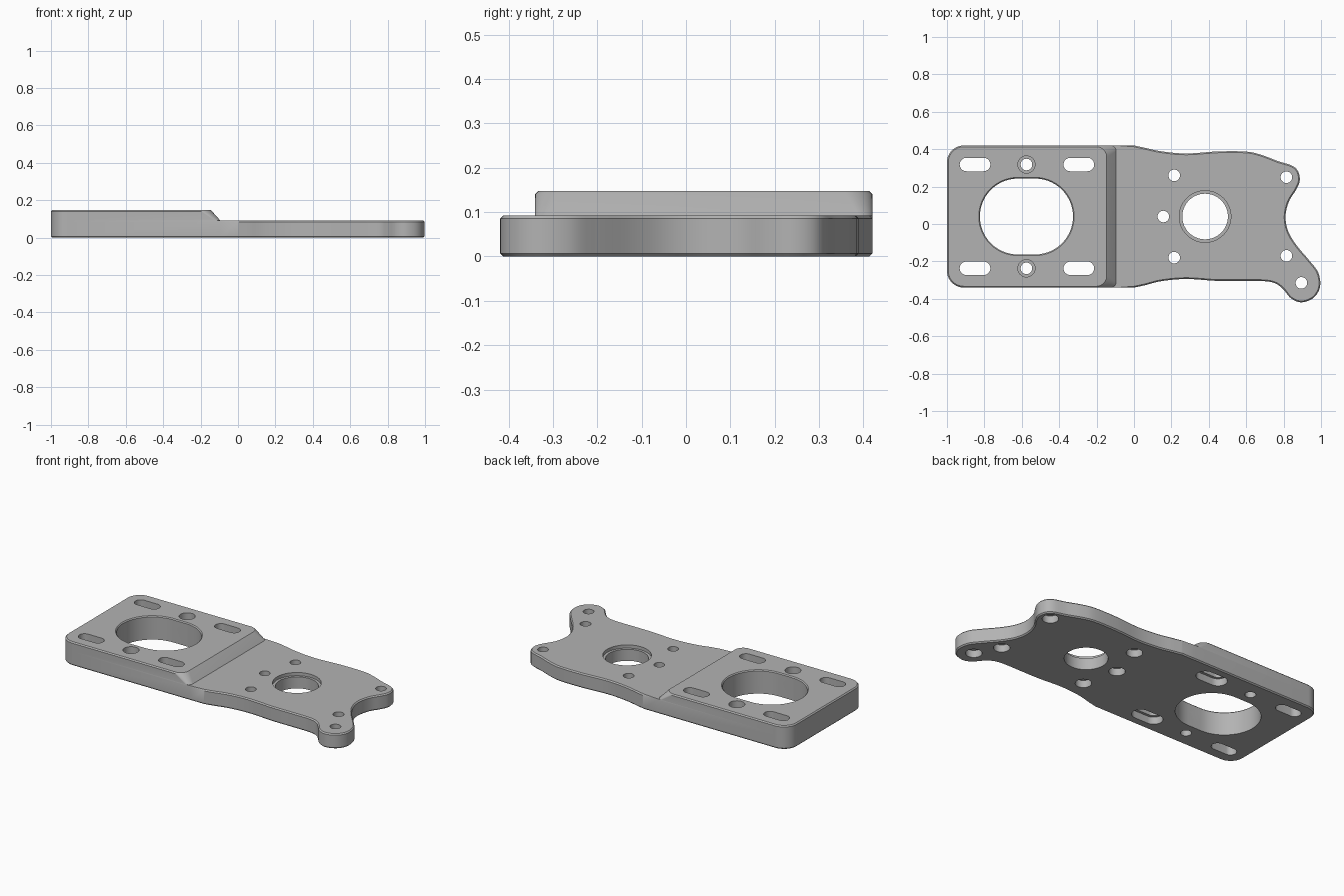
import bpy
import bmesh
from math import cos, sin, pi
from mathutils import Vector

if "Cube" in bpy.data.objects:
    bpy.data.objects.remove(bpy.data.objects["Cube"], do_unlink=True)

PLATE_TOP, BLOCK_TOP, EDGE = 0.092, 0.147, 0.007
LEFT, FRONT, BACK, CORNER = -1.0, -0.34, 0.42, 0.09

grey = bpy.data.materials.new("machined grey")
grey.use_nodes = True
colour = (0.45, 0.45, 0.45, 1)
grey.diffuse_color = colour
grey.node_tree.nodes["Principled BSDF"].inputs["Base Color"].default_value = colour


def arc(cx, cy, r, start, end, n=10):
    return [Vector((cx + r * cos(start + (end - start) * i / n),
                    cy + r * sin(start + (end - start) * i / n))) for i in range(n + 1)]


def spline(pts, n=5):
    """Smooth curve through the points."""
    p = [Vector(q) for q in pts]
    p = [p[0]] + p + [p[-1]]
    out = []
    for a, b, c, d in zip(p, p[1:], p[2:], p[3:]):
        for i in range(n):
            t = i / n
            out.append(0.5 * (2 * b + (c - a) * t + (2 * a - 5 * b + 4 * c - d) * t ** 2
                              + (3 * b - a - 3 * c + d) * t ** 3))
    return out + [p[-1]]


def inset(loop, amount, rule=lambda p: True):
    """Move an anticlockwise loop inwards where the rule holds."""
    out = []
    for i, p in enumerate(loop):
        t = (loop[(i + 1) % len(loop)] - loop[i - 1]).normalized()
        out.append(p + Vector((-t.y, t.x)) * amount if rule(p) else p.copy())
    return out


def loft(bm, rings):
    """Closed solid through (loop, height) rings, bottom to top."""
    rows = [[bm.verts.new((p.x, p.y, z)) for p in loop] for loop, z in rings]
    n = len(rows[0])
    for low, high in zip(rows, rows[1:]):
        for i in range(n):
            j = (i + 1) % n
            bm.faces.new((low[i], low[j], high[j], high[i]))
    bm.faces.new(rows[0][::-1])
    bm.faces.new(rows[-1])


def make_object(name, bm):
    bmesh.ops.recalc_face_normals(bm, faces=bm.faces)
    mesh = bpy.data.meshes.new(name)
    bm.to_mesh(mesh)
    bm.free()
    mesh.materials.append(grey)
    obj = bpy.data.objects.new(name, mesh)
    bpy.context.collection.objects.link(obj)
    return obj


def block_loop(right, r, m=0.0):
    """Rounded rectangle of the raised end, shrunk by a margin m."""
    x, y0, y1, c = LEFT + m, FRONT + m, BACK - m, CORNER - m
    return (arc(x + c, y1 - c, c, pi / 2, pi) + arc(x + c, y0 + c, c, pi, 1.5 * pi)
            + arc(right - r, y0 + r, r, -pi / 2, 0) + arc(right - r, y1 - r, r, 0, pi / 2))


# Base plate with a waisted arm and two lugs
arm = spline([
    (0, FRONT), (0.06, -0.327), (0.15, -0.305), (0.28, -0.294), (0.44, -0.304), (0.57, -0.305),
    (0.70, -0.306), (0.76, -0.32), (0.80, -0.352), (0.84, -0.398), (0.895, -0.419), (0.96, -0.395),
    (0.995, -0.335), (0.985, -0.26), (0.94, -0.198), (0.87, -0.115), (0.825, -0.04), (0.81, 0.04),
    (0.828, 0.12), (0.865, 0.18), (0.886, 0.23), (0.878, 0.28), (0.845, 0.312), (0.77, 0.336),
    (0.68, 0.37), (0.60, 0.387), (0.45, 0.388), (0.28, 0.377), (0.15, 0.388), (0.06, 0.407),
    (0, BACK)])
outline = block_loop(0, 0.05)[:22] + [Vector((-0.095, FRONT))] + arm + [Vector((-0.095, BACK))]
on_arm = lambda p: p.x > -0.09
bm = bmesh.new()
loft(bm, [(inset(outline, EDGE), 0), (outline, EDGE), (outline, PLATE_TOP - EDGE),
          (inset(outline, EDGE, on_arm), PLATE_TOP)])
base_plate = make_object("base_plate", bm)

# Raised mounting block with a sloping, round-cornered end
bm = bmesh.new()
loft(bm, [(block_loop(-0.095, 0.03), PLATE_TOP),
          (block_loop(-0.138, 0.06), BLOCK_TOP - EDGE),
          (block_loop(-0.146, 0.055, EDGE), BLOCK_TOP)])
raised_block = make_object("raised_block", bm)

# All openings in one cutter
bm = bmesh.new()


def opening(x, y, steps, half=0.0, n=16):
    """Round or slotted hole; steps are (radius, height) from the bottom up."""
    loft(bm, [(arc(x + half, y, r, -pi / 2, pi / 2, n) + arc(x - half, y, r, pi / 2, 1.5 * pi, n), z)
              if half else (arc(x, y, r, 0, 2 * pi, 2 * n)[:-1], z) for r, z in steps])


LOW, HIGH = -0.05, 0.25
MID = 0.045
# Large oval window and stepped bearing bore
opening(-0.575, 0.04, [(0.203, LOW), (0.203, 0.141), (0.215, 0.153), (0.215, HIGH)], 0.046, 28)
opening(0.38, 0.04, [(0.122, LOW), (0.122, 0.072), (0.138, 0.072), (0.138, HIGH)], 0, 28)
for y in (0.318, -0.237):
    # Plain slots, slots pocketed from below, and counterbored holes
    opening(-0.85, y, [(0.036, LOW), (0.036, HIGH)], 0.046)
    opening(-0.295, y, [(0.052, LOW), (0.052, MID), (0.036, MID), (0.036, HIGH)], 0.046)
    opening(-0.575, y, [(0.031, LOW), (0.031, 0.1), (0.046, 0.1), (0.046, HIGH)])
# Screw holes of the arm, counterbored from below
for x, y in ((0.215, 0.26), (0.157, 0.04), (0.215, -0.18),
             (0.815, 0.25), (0.815, -0.17), (0.895, -0.315)):
    opening(x, y, [(0.046, LOW), (0.046, MID), (0.031, MID), (0.031, HIGH)])
cutter = make_object("hole_cutter", bm)
cutter.hide_render = True

for obj in (base_plate, raised_block):
    cut = obj.modifiers.new("holes", "BOOLEAN")
    cut.operation, cut.solver, cut.object = "DIFFERENCE", "EXACT", cutter
    bpy.ops.object.select_all(action="DESELECT")
    obj.select_set(True)
    bpy.context.view_layer.objects.active = obj
    bpy.ops.object.modifier_apply(modifier=cut.name)
    bpy.ops.object.shade_smooth_by_angle(angle=pi / 6)
bpy.data.objects.remove(cutter, do_unlink=True)
